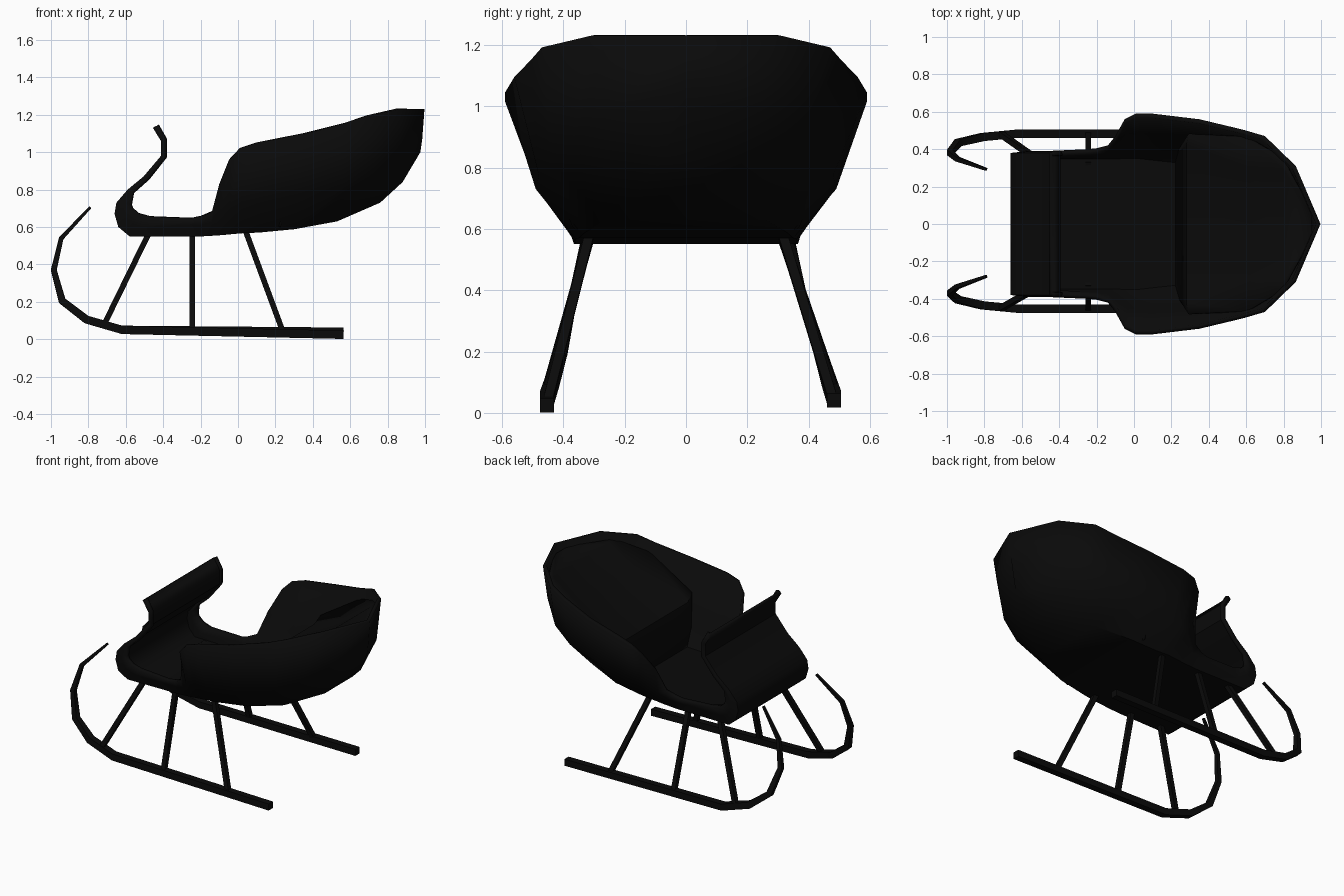
import bpy
import bmesh
from mathutils import Vector

if "Cube" in bpy.data.objects:
    bpy.data.objects.remove(bpy.data.objects["Cube"])

black = bpy.data.materials.new("black_lacquer")
black.diffuse_color = (0.003, 0.003, 0.003, 1)
black.use_nodes = True
black.node_tree.nodes["Principled BSDF"].inputs["Base Color"].default_value = black.diffuse_color


def make_object(name, verts, faces, thickness=0):
    mesh = bpy.data.meshes.new(name)
    mesh.from_pydata(verts, [], faces)
    bm = bmesh.new()
    bm.from_mesh(mesh)
    bmesh.ops.remove_doubles(bm, verts=bm.verts, dist=0.001)
    bmesh.ops.recalc_face_normals(bm, faces=bm.faces)
    bm.to_mesh(mesh)
    bm.free()
    mesh.materials.append(black)
    obj = bpy.data.objects.new(name, mesh)
    bpy.context.collection.objects.link(obj)
    if thickness:
        mod = obj.modifiers.new("thickness", 'SOLIDIFY')
        mod.thickness = thickness
        mod.offset = -1
    bpy.context.view_layer.objects.active = obj
    obj.select_set(True)
    bpy.ops.object.shade_smooth_by_angle(angle=0.7)
    obj.select_set(False)
    return obj


def loft(name, sections, closed=False, thickness=0):
    """Skin equal-length sections; closed sections get end caps."""
    n = len(sections[0])
    verts = [p for s in sections for p in s]
    faces = []
    for i in range(len(sections) - 1):
        for j in range(n if closed else n - 1):
            k = (j + 1) % n
            faces.append((i * n + j, i * n + k, (i + 1) * n + k, (i + 1) * n + j))
    if closed:
        faces += [tuple(range(n)), tuple(range(len(verts) - n, len(verts)))]
    return make_object(name, verts, faces, thickness)


def bar(name, path, sizes):
    """Square bar swept along a path, with a size at each point."""
    pts = [Vector(p) for p in path]
    rings = []
    for i, p in enumerate(pts):
        t = (pts[min(i + 1, len(pts) - 1)] - pts[max(i - 1, 0)]).normalized()
        side = Vector((0, 1, 0))
        side = (side - t * side.dot(t)).normalized()
        up = t.cross(side)
        h = sizes[i] / 2
        rings.append([p + side * a * h + up * b * h
                      for a, b in ((-1, -1), (1, -1), (1, 1), (-1, 1))])
    return loft(name, rings, closed=True)


# Dashboard curl and floor: outer (x, z), inner edge (x, z)
curl = [(-.455, 1.13, -.43, 1.143), (-.412, 1.06, -.388, 1.07), (-.412, .98, -.388, .975),
        (-.505, .87, -.48, .86), (-.59, .80, -.56, .785), (-.65, .73, -.57, .72),
        (-.66, .67, -.562, .70), (-.64, .60, -.53, .67), (-.58, .55, -.47, .65)]
# Hull: bottom, chine and rim, each (x, half width, z)
hull = [((-.25, .36, .55), (-.25, .385, .61), (-.25, .40, .64)),
        ((-.19, .36, .55), (-.19, .388, .61), (-.20, .405, .65)),
        ((-.14, .36, .553), (-.14, .395, .62), (-.14, .42, .68)),
        ((-.08, .36, .557), (-.09, .43, .66), (-.10, .47, .83)),
        ((-.03, .36, .562), (-.04, .465, .70), (-.05, .56, .955)),
        ((.03, .36, .567), (.02, .48, .72), (.01, .59, 1.015)),
        ((.11, .35, .57), (.10, .49, .73), (.10, .59, 1.045)),
        ((.30, .33, .588), (.34, .48, .775), (.35, .56, 1.095)),
        ((.53, .26, .63), (.57, .44, .82), (.58, .505, 1.152)),
        ((.76, .15, .73), (.73, .37, .88), (.70, .47, 1.192)),
        ((.88, .07, .84), (.88, .24, .98), (.865, .31, 1.23)),
        ((.975, 0, 1.0), (.985, 0, 1.07), (.997, 0, 1.23))]


def mirrored(half):
    return [(x, y, z) for x, y, z in reversed(half)] + [(x, -y, z) for x, y, z in half]


sections = []
for i, (bx, bz, rx, rz) in enumerate(curl):
    w = 0.38 if i < 8 else 0.365
    sections.append(mirrored([(bx, w, bz), ((bx + rx) / 2, w + .005, (bz + rz) / 2),
                              (rx, .39, rz)]))
sections += [mirrored(s) for s in hull]
loft("sleigh_body", sections, thickness=0.024)

# Seat front, rising seat and backrest: padded edge, then where it meets the wall
seat = [((.22, .36, .60), (.22, .37, .61)), ((.28, .42, .857), (.29, .48, .90)),
        ((.62, .30, 1.04), (.60, .465, 1.10)), ((.80, .29, 1.165), (.79, .355, 1.18)),
        ((.95, .04, 1.19), (.955, .06, 1.195))]
loft("seat", [mirrored(s) for s in seat], thickness=0.01)

# Runners with inward curling tips, and three struts on each side
for side, label, shift, lift in ((-1, "right", 0, 0), (1, "left", .03, .016)):
    runner = [(.565, .453, .024), (-.62, .453, .05), (-.81, .435, .105), (-.94, .405, .205),
              (-.985, .37, .37), (-.945, .335, .54), (-.79, .28, .705)]
    path = [(x, side * (y + shift * (1 if z < .3 else .4)), z + lift * (x > 0))
            for x, y, z in runner]
    bar(label + "_runner", path, [.045, .045, .043, .038, .03, .024, .014])
    struts = [(-.71, .09, -.475, .57), (-.245, .05, -.245, .57), (.24, .04, .04, .58)]
    for name, (x0, z0, x1, z1) in zip(("front", "middle", "rear"), struts):
        bar(label + "_" + name + "_strut",
            [(x0, side * (.45 + shift), z0), (x1, side * .315, z1)], [.03, .03])
